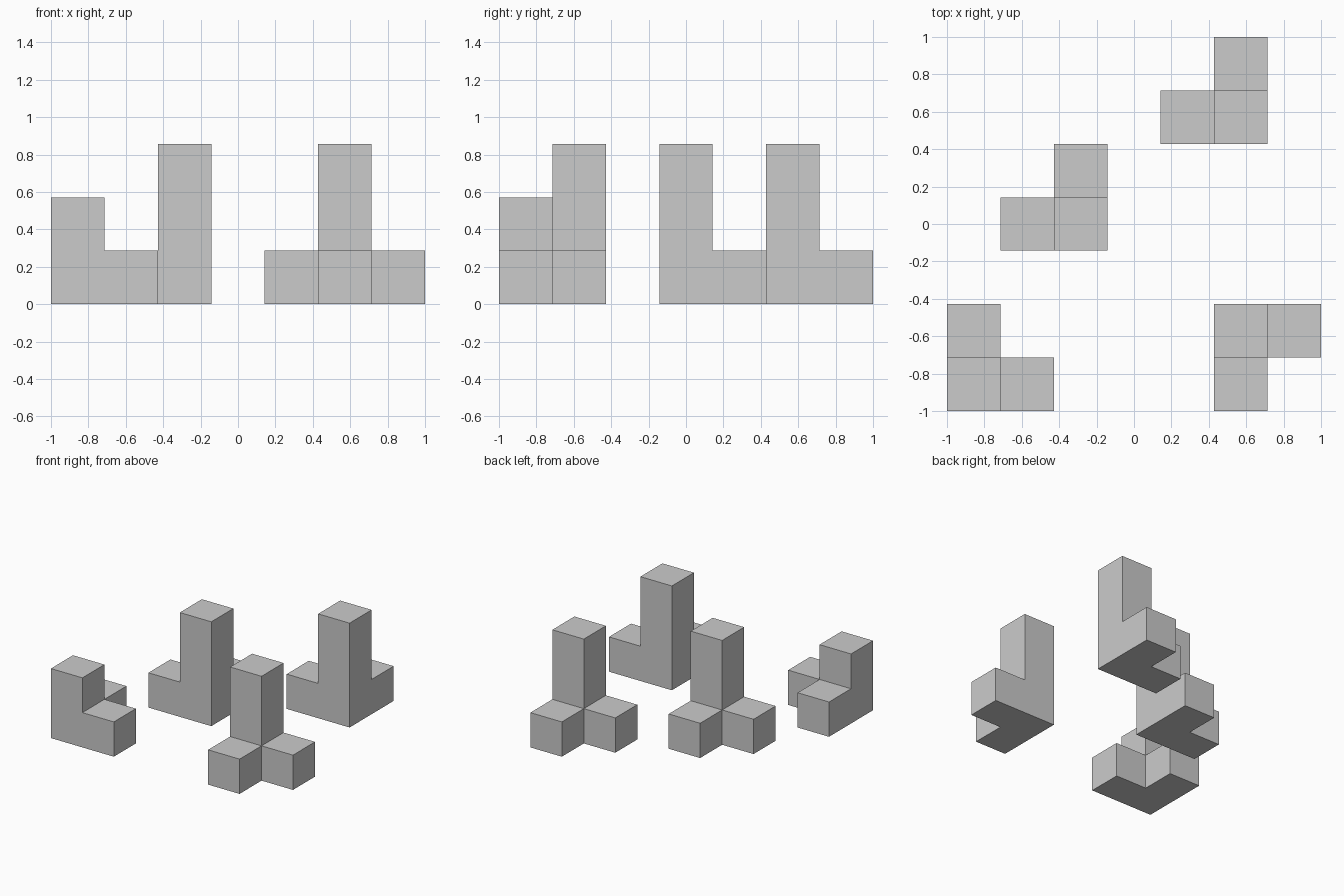
import bpy, bmesh, math

if "Cube" in bpy.data.objects:
    bpy.data.objects.remove(bpy.data.objects["Cube"])

U = 2 / 7  # one cube; the model spans a 7 x 7 grid


def cube_piece(name, corner, arms, height):
    """Corner tower with two single-cube arms, as one clean closed skin."""
    cx, cy = corner
    cells = {(cx, cy, k) for k in range(height)}
    cells |= {(cx + dx, cy + dy, 0) for dx, dy in arms}
    bm = bmesh.new()
    # Outer faces only
    for cell in cells:
        for axis in range(3):
            for side in (0, 1):
                near = list(cell)
                near[axis] += 2 * side - 1
                if tuple(near) in cells:
                    continue
                a, b = (axis + 1) % 3, (axis + 2) % 3
                verts = []
                for u, v in ((0, 0), (1, 0), (1, 1), (0, 1)):
                    p = list(cell)
                    p[axis] += side
                    p[a] += u
                    p[b] += v
                    verts.append(bm.verts.new((p[0] * U - 1, p[1] * U - 1, p[2] * U)))
                bm.faces.new(verts if side else verts[::-1])
    bmesh.ops.remove_doubles(bm, verts=bm.verts[:], dist=1e-4)
    # Merge coplanar squares into whole flat sides
    bmesh.ops.dissolve_limit(bm, angle_limit=math.radians(1),
                             verts=bm.verts[:], edges=bm.edges[:])
    bmesh.ops.recalc_face_normals(bm, faces=bm.faces[:])
    mesh = bpy.data.meshes.new(name)
    bm.to_mesh(mesh)
    bm.free()
    bpy.context.collection.objects.link(bpy.data.objects.new(name, mesh))


# Short piece
cube_piece("short_corner_block", (0, 0), [(1, 0), (0, 1)], 2)
# Three tall pieces
cube_piece("middle_corner_block", (2, 3), [(-1, 0), (0, 1)], 3)
cube_piece("back_corner_block", (5, 5), [(-1, 0), (0, 1)], 3)
cube_piece("front_corner_block", (5, 1), [(1, 0), (0, -1)], 3)
